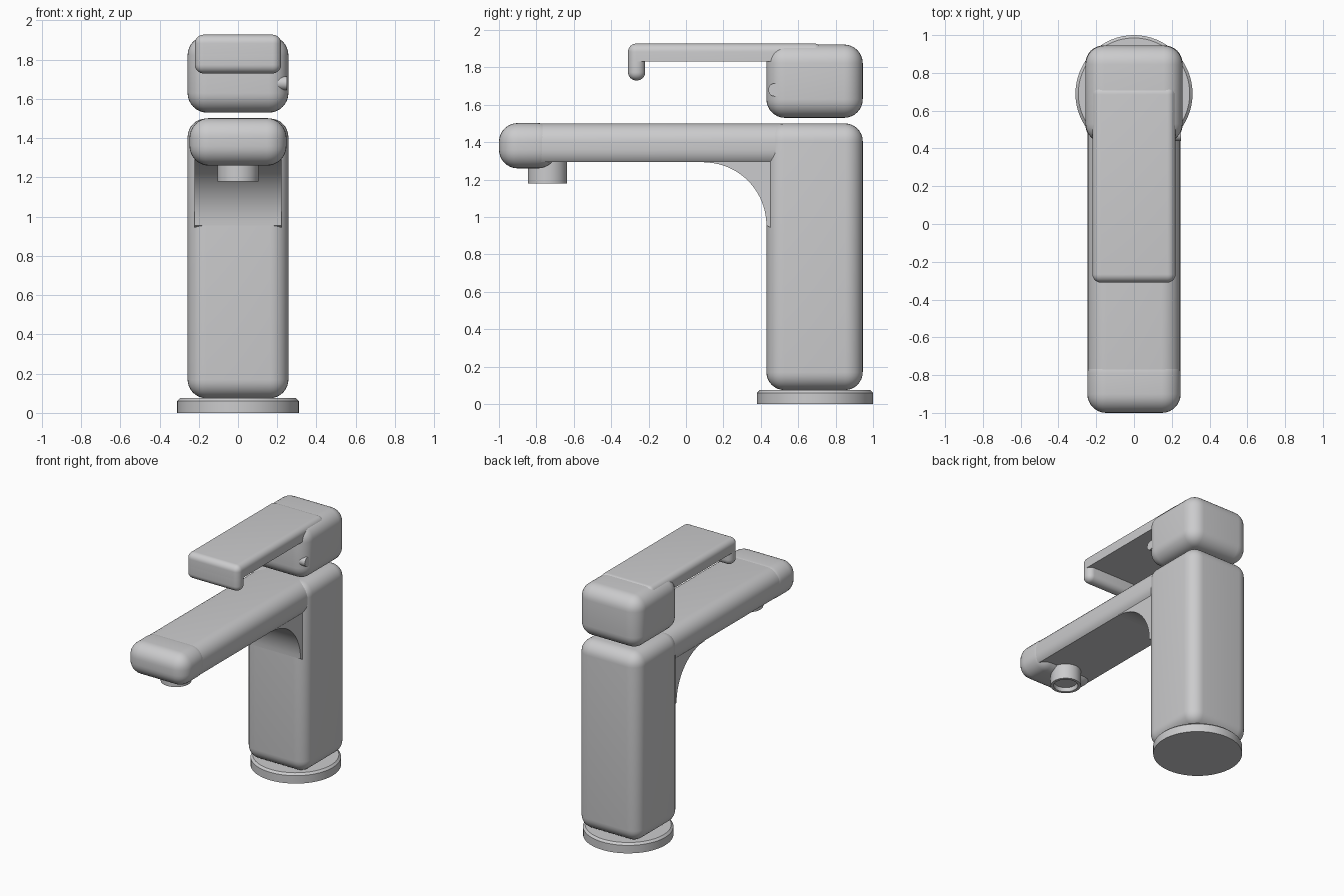
import bpy, bmesh, math
from mathutils import Vector, Matrix

cube = bpy.data.objects.get("Cube")
if cube:
    bpy.data.objects.remove(cube, do_unlink=True)

GREY = (0.6, 0.6, 0.61, 1)
metal = bpy.data.materials.new("satin grey metal")
metal.use_nodes = True
metal.diffuse_color = GREY
metal.node_tree.nodes["Principled BSDF"].inputs["Base Color"].default_value = GREY


def finish(name, bm, angle=35):
    bmesh.ops.recalc_face_normals(bm, faces=bm.faces[:])
    mesh = bpy.data.meshes.new(name)
    bm.to_mesh(mesh)
    bm.free()
    mesh.materials.append(metal)
    ob = bpy.data.objects.new(name, mesh)
    bpy.context.collection.objects.link(ob)
    bpy.ops.object.select_all(action="DESELECT")
    ob.select_set(True)
    bpy.context.view_layer.objects.active = ob
    bpy.ops.object.shade_smooth_by_angle(angle=math.radians(angle))


def rounded_box(name, half_width, y, z, radius, flat_bottom=None):
    """Box with rounded edges, optionally sliced flat underneath."""
    bm = bmesh.new()
    size = Vector((2 * half_width, y[1] - y[0], z[1] - z[0]))
    centre = Vector((0, sum(y) / 2, sum(z) / 2))
    bmesh.ops.create_cube(bm, size=1, matrix=Matrix.Translation(centre) @ Matrix.Diagonal(size).to_4x4())
    bmesh.ops.bevel(bm, geom=bm.edges[:], offset=radius, segments=8, profile=0.5, affect="EDGES")
    if flat_bottom is not None:
        bmesh.ops.bisect_plane(bm, geom=bm.verts[:] + bm.edges[:] + bm.faces[:],
                               plane_co=(0, 0, flat_bottom), plane_no=(0, 0, 1), clear_inner=True)
        bmesh.ops.holes_fill(bm, edges=[e for e in bm.edges if e.is_boundary])
    finish(name, bm)


def lathe(name, profile, centre, sides=64):
    """Spin a (radius, height) outline round the vertical."""
    bm = bmesh.new()
    verts = [bm.verts.new((r, 0, h)) for r, h in profile]
    edges = [bm.edges.new(pair) for pair in zip(verts, verts[1:])]
    bmesh.ops.spin(bm, geom=verts + edges, cent=(0, 0, 0), axis=(0, 0, 1),
                   angle=math.tau, steps=sides)
    bmesh.ops.remove_doubles(bm, verts=bm.verts[:], dist=1e-4)
    bmesh.ops.translate(bm, verts=bm.verts[:], vec=centre)
    finish(name, bm, 30)


AXIS_Y = 0.69
COLUMN = (0.43, 0.945)

# Base plate and column
lathe("base_plate", [(0, 0), (0.31, 0), (0.31, 0.06), (0.295, 0.075), (0, 0.075)], (0, AXIS_Y, 0))
rounded_box("column", 0.257, COLUMN, (0.075, 1.5), 0.095)

# Spout: flat-bottomed arm with a deeper rounded head
rounded_box("spout_arm", 0.245, (-0.9, 0.7), (1.26, 1.5), 0.1, flat_bottom=1.295)
rounded_box("spout_head", 0.247, (-1.0, -0.69), (1.26, 1.502), 0.1)
lathe("aerator", [(0, 1.21), (0.08, 1.21), (0.08, 1.195), (0.085, 1.18),
                  (0.105, 1.18), (0.105, 1.3), (0, 1.3)], (0, -0.74, 0))

# Concave bracket under the spout
bm = bmesh.new()
steps = 20
arc = [(0.095 + 0.335 * math.sin(t), 0.955 + 0.337 * math.cos(t))
       for t in (i / steps * math.pi / 2 for i in range(steps + 1))]
outline = arc + [(0.46, 0.94), (0.5, 0.95), (0.5, 1.32), (0.11, 1.32)]
face = bm.faces.new([bm.verts.new((-0.222, y, z)) for y, z in outline])
side = bmesh.ops.extrude_face_region(bm, geom=[face])
bmesh.ops.translate(bm, verts=[v for v in side["geom"] if isinstance(v, bmesh.types.BMVert)],
                    vec=(0.444, 0, 0))
finish("spout_bracket", bm)

# Handle: rounded cap, flat lever and turned-down grip
rounded_box("handle_cap", 0.257, COLUMN, (1.53, 1.922), 0.1)
rounded_box("lever", 0.22, (-0.31, 0.73), (1.73, 1.927), 0.044, flat_bottom=1.83)
rounded_box("lever_grip", 0.22, (-0.31, -0.218), (1.73, 1.9), 0.044)

# Grub screw on the left of the cap
bm = bmesh.new()
bmesh.ops.create_cone(bm, cap_ends=True, segments=32, radius1=0.035, radius2=0.035, depth=0.07,
                      matrix=Matrix.Translation((0.215, 0.475, 1.68)) @ Matrix.Rotation(math.pi / 2, 4, "Y"))
finish("grub_screw", bm)
